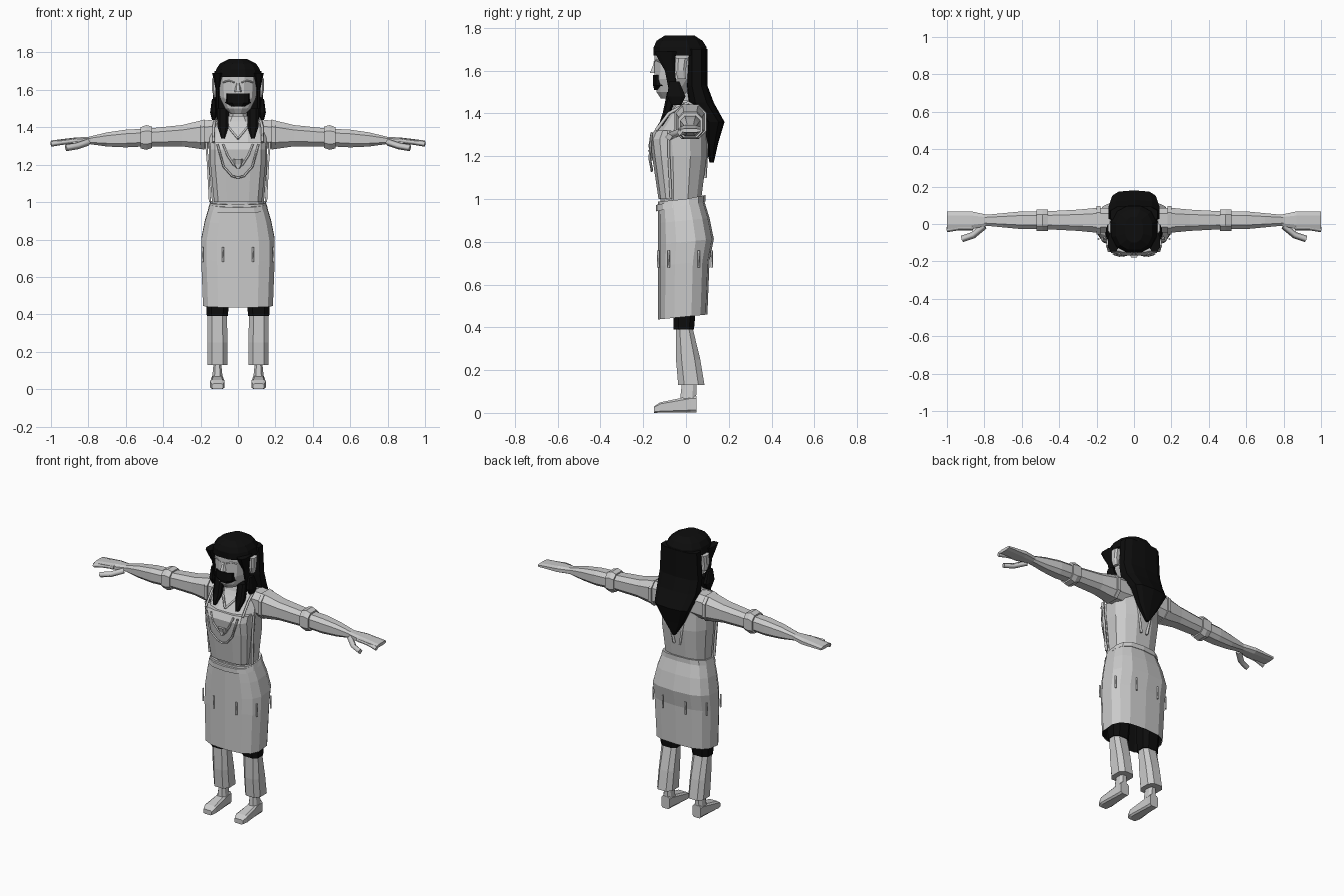
import bpy, bmesh, math

if "Cube" in bpy.data.objects:
    bpy.data.objects.remove(bpy.data.objects["Cube"])


def material(name, value):
    mat = bpy.data.materials.new(name)
    mat.use_nodes = True
    colour = (value, value, value, 1)
    mat.diffuse_color = colour
    mat.node_tree.nodes["Principled BSDF"].inputs["Base Color"].default_value = colour
    return mat


grey = material("light grey", .6)
black = material("soft black", .004)
AXES = {"upright": lambda along, across, other: (across, other, along),
        "sideways": lambda along, across, other: (along, across, other),
        "lengthwise": lambda along, across, other: (across, along, other)}


def loft(name, rings, axis="upright", centre=0, mat=grey, sides=8, power=.7,
         tilt=0, mirror=False, open_start=False):
    """Skin rounded-box rings; each ring is position, half width, low side, high side."""
    bm = bmesh.new()
    loops = []
    for along, half, low, high in rings:
        loop = []
        for i in range(sides):
            angle = math.tau * (i + .5) / sides
            c, s = math.cos(angle), math.sin(angle)
            across = centre + half * math.copysign(abs(c) ** power, c)
            other = (low + high) / 2 + (high - low) / 2 * math.copysign(abs(s) ** power, s)
            loop.append(bm.verts.new(AXES[axis](along + tilt * other, across, other)))
        loops.append(loop)
    for lower, upper in zip(loops, loops[1:]):
        for i in range(sides):
            j = (i + 1) % sides
            bm.faces.new((lower[i], lower[j], upper[j], upper[i]))
    bm.faces.new(loops[-1])
    if not open_start:
        bm.faces.new(loops[0])
    bmesh.ops.recalc_face_normals(bm, faces=bm.faces)
    mesh = bpy.data.meshes.new(name)
    bm.to_mesh(mesh)
    bm.free()
    mesh.materials.append(mat)
    obj = bpy.data.objects.new(name, mesh)
    bpy.context.collection.objects.link(obj)
    if mirror:
        obj.modifiers.new("Mirror", "MIRROR").use_mirror_merge = False


def cord(name, radius, *points):
    """Run a thin square tube through the points on each side of the body."""
    for side, sign in (("left", 1), ("right", -1)):
        curve = bpy.data.curves.new(name, "CURVE")
        curve.dimensions = "3D"
        curve.bevel_depth = radius
        curve.bevel_resolution = 0
        curve.use_fill_caps = True
        spline = curve.splines.new("POLY")
        spline.points.add(len(points) - 1)
        for target, (x, y, z) in zip(spline.points, points):
            target.co = (x * sign, y, z, 1)
        curve.materials.append(grey)
        obj = bpy.data.objects.new(side + "_" + name, curve)
        bpy.context.collection.objects.link(obj)


def arm(x, depth, height):
    """Ring around the gently falling centre line of the arm."""
    middle = 1.37 - .05 * x
    return x, depth, middle - height, middle + height


# Dress: torso, skirt and its dark lining
loft("torso", [(.97, .14, -.12, .07), (1.2, .16, -.14, .1), (1.3, .16, -.15, .1),
               (1.4, .15, -.08, .1), (1.45, .1, -.05, .07)], sides=12, power=.8)
skirt = [(.45, .19, -.13, .1), (.7, .2, -.13, .11), (.8, .2, -.13, .13),
         (.9, .18, -.13, .11), (1, .15, -.13, .08)]
loft("skirt", skirt, sides=14, tilt=.1, open_start=True)
inset = .004
lining = [(z, half - inset, front + inset, back - inset) for z, half, front, back in skirt[:3]]
loft("skirt_lining", lining, mat=black, sides=14, tilt=.1, open_start=True)
loft("belt", [(.97, .16, -.14, .09), (1, .15, -.14, .09)], sides=14, tilt=.2)

# Apron bib, pocket, folds, straps and lacing
loft("bib", [(1, .13, -.13, 0), (1.2, .15, -.16, 0), (1.28, .15, -.17, 0),
             (1.32, .15, -.15, 0)], sides=12, power=.6)
loft("bib_pocket", [(1.18, .01, -.17, -.1), (1.2, .03, -.17, -.1), (1.23, .03, -.18, -.1)])
for width, low in ((.11, 1.13), (.08, 1.19)):
    cord("bib_fold", .006, (width, -.16, 1.31), (width * .7, -.17, low + .06),
         (width * .3, -.16, low + .01), (0, -.16, low))
cord("bib_strap", .008, (.13, -.14, 1.32), (.13, -.08, 1.4), (.12, .01, 1.45),
     (.11, .08, 1.41), (.06, .1, 1.3), (.02, .09, 1.1))
cord("side_lacing", .008, (.15, -.07, 1), (.16, -.08, 1.2), (.17, -.08, 1.32))
for x, y in ((.08, -.13), (.19, -.08), (.08, .12), (.19, .06)):
    cord("skirt_dart", .006, (x, y, .68), (x, y, .76))
cord("collar_edge", .007, (0, -.13, 1.34), (.05, -.08, 1.4), (.07, -.03, 1.46))

# Arms with rolled cuffs, hands, index fingers and thumbs
limb = dict(axis="sideways", centre=.02, mirror=True)
loft("sleeves", [arm(.08, .07, .08), arm(.2, .07, .08), arm(.3, .06, .06),
                 arm(.48, .05, .05)], **limb)
loft("shoulder_seams", [arm(.18, .08, .085), arm(.2, .08, .08)], **limb)
loft("cuffs", [arm(.46, .06, .06), arm(.49, .06, .07), arm(.52, .06, .06)], **limb)
loft("forearms", [arm(.5, .05, .05), arm(.6, .05, .05), arm(.7, .04, .04),
                  arm(.8, .03, .02)], **limb)
loft("hands", [arm(.78, .03, .02), arm(.87, .05, .02), arm(1, .05, .01)], **limb)
cord("index_finger", .014, (.86, -.02, 1.33), (.94, -.02, 1.32), (1, -.03, 1.31))
cord("thumb", .018, (.8, -.01, 1.32), (.86, -.06, 1.3), (.92, -.08, 1.29))

# Legs: dark shorts, trousers, ankles and feet
leg = dict(centre=.11, mirror=True)
loft("shorts", [(.39, .06, -.06, .04), (.6, .07, -.07, .06)], mat=black, **leg)
loft("trousers", [(.13, .056, -.04, .09), (.25, .056, -.05, .07), (.41, .055, -.05, .03)], **leg)
loft("ankles", [(.06, .03, -.03, .05), (.15, .02, -.02, .05)], **leg)
loft("feet", [(-.15, .03, 0, .03), (-.12, .04, 0, .05), (.02, .03, 0, .08),
              (.05, .03, 0, .08)], axis="lengthwise", power=.4, **leg)

# Head: neck, collar, face, ears, nose, brows and dark mouth
loft("neck", [(1.42, .07, -.06, .05), (1.46, .05, -.05, .04), (1.55, .05, -.06, .04)])
loft("collar", [(1.43, .08, -.07, .06), (1.46, .06, -.06, .05)])
loft("face", [(1.47, .04, -.12, 0), (1.5, .07, -.14, .02), (1.56, .1, -.15, .08),
              (1.7, .11, -.15, .09)], sides=12, power=.85)
loft("mouth", [(1.51, .04, -.15, 0), (1.53, .07, -.155, 0), (1.58, .07, -.155, 0)],
     mat=black, sides=12, power=.6)
loft("nose", [(1.59, .02, -.17, -.1), (1.64, .01, -.15, -.1)])
loft("ears", [(1.56, .01, -.04, 0), (1.6, .02, -.05, 0), (1.66, .02, -.05, .01)],
     centre=.12, mirror=True)
cord("brow", .004, (.02, -.15, 1.64), (.05, -.14, 1.65), (.08, -.12, 1.64))

# Hair: cap, long back fall, temple locks, shoulder tufts and front strands
loft("hair_cap", [(1.67, .13, -.155, .1), (1.71, .12, -.155, .1), (1.74, .1, -.14, .08),
                  (1.765, .05, -.1, .04)], mat=black, sides=12, power=.85)
loft("hair_back", [(1.17, .01, .11, .13), (1.26, .07, .09, .15), (1.36, .12, .08, .18),
                   (1.45, .14, .01, .13), (1.53, .14, 0, .1), (1.7, .13, 0, .1)],
     mat=black, sides=10)
loft("temple_locks", [(1.5, .01, -.08, -.04), (1.6, .01, -.1, -.05), (1.65, .02, -.13, -.05),
                      (1.69, .03, -.15, -.04)], centre=.11, mat=black, mirror=True)
loft("shoulder_tufts", [(1.44, .01, -.07, -.02), (1.48, .02, -.09, 0), (1.55, .01, -.08, -.03)],
     centre=.13, mat=black, mirror=True)
loft("front_strands", [(1.34, .01, -.13, -.11), (1.4, .03, -.11, -.07), (1.5, .03, -.09, -.04)],
     centre=.08, mat=black, mirror=True)
